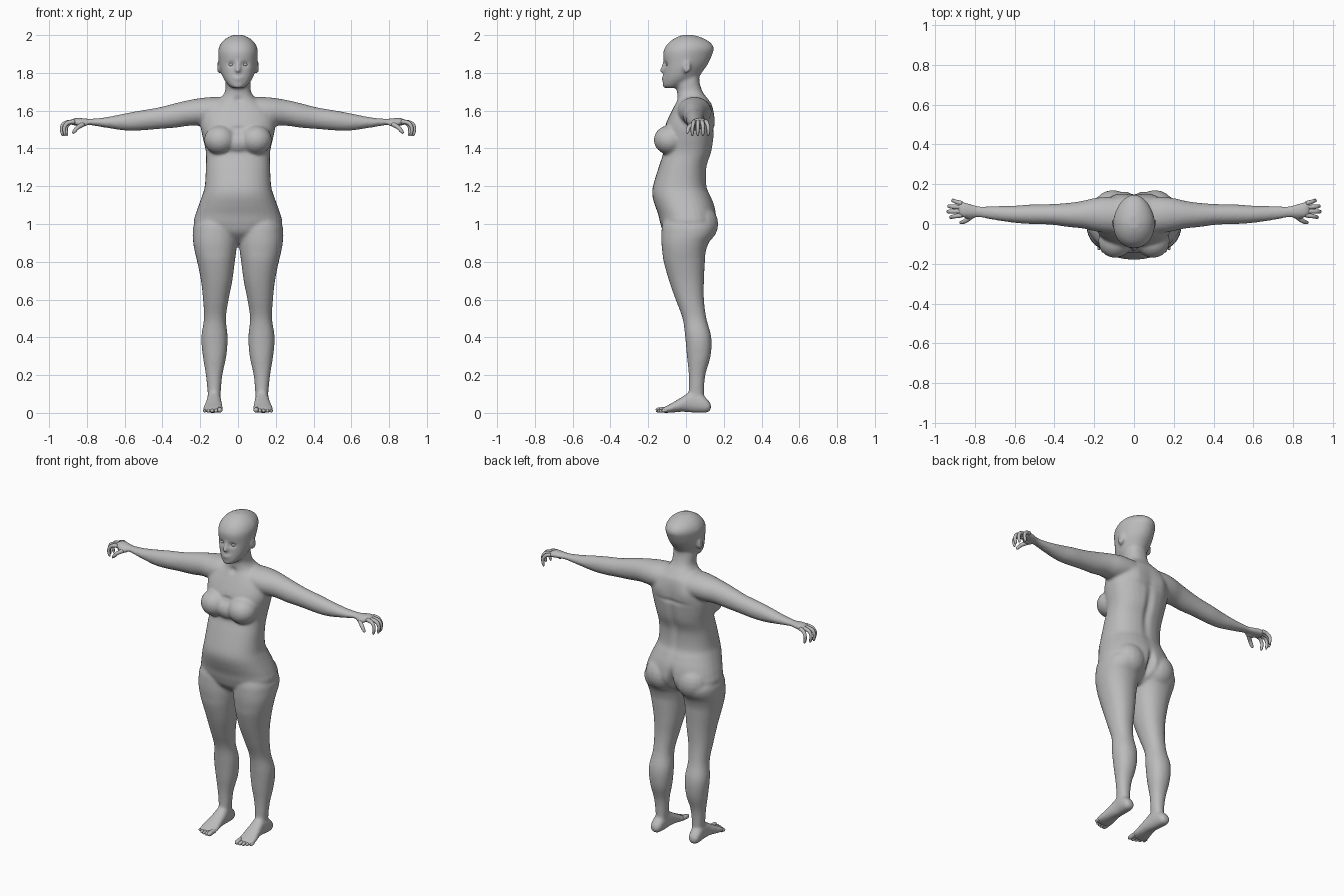
import bpy
import bmesh
import math
from mathutils import Matrix, Vector

default_cube = bpy.data.objects.get("Cube")
if default_cube:
    bpy.data.objects.remove(default_cube, do_unlink=True)

skin = bpy.data.materials.new("neutral_grey")
skin.use_nodes = True
grey = (0.5, 0.5, 0.5, 1)
skin.diffuse_color = grey
skin.node_tree.nodes["Principled BSDF"].inputs["Base Color"].default_value = grey

SIDES = {"left": 1, "right": -1}


def spline(stations, steps=4):
    """Catmull-Rom interpolation through rows of numbers."""
    rows = [Vector(s) for s in stations]
    rows = [rows[0]] + rows + [rows[-1]]
    result = []
    for a, b, c, d in zip(rows, rows[1:], rows[2:], rows[3:]):
        for i in range(steps):
            t = i / steps
            result.append(b + (c - a) * (t / 2)
                          + (a * 2 - b * 5 + c * 4 - d) * (t * t / 2)
                          + (b * 3 - a - c * 3 + d) * (t ** 3 / 2))
    return result + [rows[-2]]


def skin_rings(bm, rings, side):
    """Join rings of points into a closed form."""
    rings = [[bm.verts.new((p.x * side, p.y, p.z)) for p in r] for r in rings]
    faces = [bm.faces.new(rings[0]), bm.faces.new(rings[-1])]
    count = len(rings[0])
    for low, high in zip(rings, rings[1:]):
        for k in range(count):
            n = (k + 1) % count
            faces.append(bm.faces.new((low[k], low[n], high[n], high[k])))
    bmesh.ops.recalc_face_normals(bm, faces=faces)


def loft(bm, axis, stations, side=1, power=2.2, taper=0, count=32):
    """Skin rounded rings; each row is position, a low, a high, b low, b high."""
    order = {"x": (1, 2, 0), "y": (0, 2, 1), "z": (0, 1, 2)}[axis]
    rings = []
    for pos, a_low, a_high, b_low, b_high in spline(stations):
        ring = []
        for k in range(count):
            angle = math.tau * k / count
            c, s = math.cos(angle), math.sin(angle)
            u = math.copysign(abs(c) ** (2 / power), c) * (1 - taper * max(0, s))
            v = math.copysign(abs(s) ** (2 / power), s)
            point = Vector((0, 0, 0))
            point[order[0]] = (a_low + a_high) / 2 + u * (a_high - a_low) / 2
            point[order[1]] = (b_low + b_high) / 2 + v * (b_high - b_low) / 2
            point[order[2]] = pos
            ring.append(point)
        rings.append(ring)
    skin_rings(bm, rings, side)


def digit(bm, points, start, end, side=1, count=12):
    """Tapered tube with a rounded tip along a smooth path."""
    path = spline(points)
    last = len(path) - 1
    rings = []
    for i, point in enumerate(path):
        tangent = path[min(i + 1, last)] - path[max(i - 1, 0)]
        turn = Vector((1, 0, 0)).rotation_difference(tangent)
        radius = start + (end - start) * i / last
        radius *= {last: .45, last - 1: .85}.get(i, 1)
        rings.append([point + turn @ Vector((0, math.cos(math.tau * k / count),
                                             math.sin(math.tau * k / count))) * radius
                      for k in range(count)])
    skin_rings(bm, rings, side)


def ball(bm, center, radii, side=1):
    x, y, z = center
    matrix = Matrix.Translation((x * side, y, z)) @ Matrix.Diagonal((*radii, 1))
    bmesh.ops.create_uvsphere(bm, u_segments=20, v_segments=12,
                              radius=1, matrix=matrix)


def finish(name, bm):
    """Turn a bmesh into a named, smooth grey object."""
    mesh = bpy.data.meshes.new(name)
    bm.to_mesh(mesh)
    bm.free()
    mesh.materials.append(skin)
    mesh.shade_smooth()
    part = bpy.data.objects.new(name, mesh)
    bpy.context.collection.objects.link(part)
    return part


# Torso and neck: height, half width, front, back
form = bmesh.new()
torso = [
    (.9, .04, -.06, .06), (.95, .17, -.115, .13), (1, .232, -.135, .16),
    (1.05, .225, -.147, .16), (1.1, .208, -.165, .15), (1.15, .19, -.178, .13),
    (1.2, .176, -.175, .11), (1.3, .17, -.145, .11), (1.38, .17, -.12, .135),
    (1.45, .185, -.12, .146), (1.52, .198, -.11, .15), (1.58, .19, -.085, .148),
    (1.63, .15, -.06, .138), (1.66, .1, -.048, .118), (1.7, .069, -.047, .088),
    (1.75, .066, -.055, .072), (1.8, .06, -.05, .07)]
loft(form, "z", [(z, -w, w, f, b) for z, w, f, b in torso], power=2.35)

# Head, narrowing toward the back
head = [
    (1.72, .03, -.112, -.05), (1.735, .05, -.121, 0), (1.77, .077, -.12, .06),
    (1.81, .092, -.117, .09), (1.85, .1, -.117, .118), (1.9, .105, -.121, .14),
    (1.93, .103, -.113, .147), (1.96, .088, -.092, .13),
    (1.985, .06, -.057, .088), (2, .026, -.02, .04)]
loft(form, "z", [(z, -w, w, f, b) for z, w, f, b in head], taper=.22)

# Nose, lips, chin and the fill between the breasts
digit(form, [(0, -.112, 1.86), (0, -.121, 1.83), (0, -.131, 1.802)], .009, .014)
ball(form, (0, -.117, 1.775), (.027, .012, .007))
ball(form, (0, -.116, 1.761), (.023, .012, .008))
ball(form, (0, -.108, 1.733), (.025, .016, .015))
ball(form, (0, -.09, 1.43), (.09, .055, .06))

leg = [
    (1.08, .03, .18, -.1, .1), (1, .002, .232, -.125, .15),
    (.95, 0, .24, -.13, .15), (.9, .004, .237, -.13, .12),
    (.85, .01, .228, -.125, .104), (.8, .017, .216, -.118, .1),
    (.7, .03, .196, -.09, .095), (.6, .05, .185, -.055, .095),
    (.5, .064, .18, -.018, .108), (.4, .055, .194, -.004, .134),
    (.3, .062, .186, .005, .13), (.2, .083, .17, .015, .102),
    (.1, .092, .16, .015, .095), (.04, .095, .16, .01, .1)]

foot = [
    (.132, .115, .15, .018, .045), (.115, .1, .163, .003, .07),
    (.08, .093, .167, 0, .1), (.03, .09, .165, .002, .115),
    (-.02, .085, .172, .006, .085), (-.07, .08, .182, .002, .055),
    (-.11, .08, .187, 0, .033), (-.13, .087, .178, .002, .022)]

arm = [
    (.05, -.05, .13, 1.53, 1.672), (.14, -.045, .135, 1.52, 1.672),
    (.2, -.035, .13, 1.52, 1.666), (.26, -.022, .116, 1.52, 1.656),
    (.33, -.015, .106, 1.51, 1.64), (.42, -.003, .1, 1.503, 1.617),
    (.52, 0, .098, 1.495, 1.6), (.6, .006, .092, 1.495, 1.585),
    (.7, .02, .09, 1.51, 1.565), (.78, .034, .09, 1.523, 1.557),
    (.82, .034, .1, 1.523, 1.56), (.86, .034, .11, 1.522, 1.562),
    (.885, .04, .107, 1.522, 1.55)]

for label, side in SIDES.items():
    # Limbs, breast, buttock, ear and heel of the thumb
    loft(form, "z", leg, side)
    loft(form, "y", foot, side)
    loft(form, "x", arm, side, power=2)
    ball(form, (.095, -.085, 1.445), (.085, .086, .078), side)
    ball(form, (.105, .066, 1), (.105, .105, .108), side)
    ball(form, (.102, .005, 1.83), (.012, .02, .034), side)
    ball(form, (.825, .04, 1.53), (.032, .018, .016), side)

    # Thumb and four curled fingers
    fingers = bmesh.new()
    digit(fingers, [(.82, .036, 1.528), (.85, .014, 1.51), (.875, .006, 1.48)],
          .013, .009, side)
    for i, reach in enumerate((.92, .934, .93, .91)):
        base, tip = .044 + .02 * i, .034 + .028 * i
        digit(fingers, [(.865, base, 1.542), (reach - .018, (base + tip) / 2, 1.535),
                        (reach, tip, 1.508), (reach - .006, tip, 1.467)],
              .012, .008, side)
    finish(label + "_fingers", fingers)

    # Toes, the innermost largest
    toes = bmesh.new()
    for i in range(5):
        r = .014 if i == 0 else .011 - .0006 * i
        x, front = .096 + .02 * i, -.16 + .002 * i * i
        digit(toes, [(x, -.1, r + .004), (x, -.12, r + .003), (x, front, r)],
              r, r, side)
    finish(label + "_toes", toes)

    # Eye
    eye = bmesh.new()
    ball(eye, (.036, -.092, 1.844), (.015, .0145, .011), side)
    finish(label + "_eye", eye)

# Fuse the main forms into one continuous surface
body = finish("body", form)
remesh = body.modifiers.new("fuse", "REMESH")
remesh.mode = "VOXEL"
remesh.voxel_size = .009
soften = body.modifiers.new("soften", "SMOOTH")
soften.iterations = 4
graph = bpy.context.evaluated_depsgraph_get()
fused = bpy.data.meshes.new_from_object(body.evaluated_get(graph))
body.modifiers.clear()
body.data = fused

# Soft brushes: center, radii, push
brushes = [
    # Buttock cleft, spine groove and upper back crease
    ((0, .16, .98), (.018, .08, .07), (0, -.04, 0)),
    ((0, .13, 1.36), (.022, .06, .16), (0, -.014, 0)),
    ((0, .15, 1.5), (.09, .04, .012), (0, -.006, 0)),
    # Cleavage notch and collar hollow
    ((0, -.13, 1.505), (.03, .04, .012), (0, .008, 0)),
    ((0, -.055, 1.655), (.02, .03, .018), (0, .01, 0))]
for side in SIDES.values():
    # Eye socket, ear hollow and shoulder blade
    brushes += [
        ((.036 * side, -.112, 1.845), (.02, .03, .013), (0, .011, 0)),
        ((.113 * side, .003, 1.835), (.012, .01, .018), (-.006 * side, 0, 0)),
        ((.09 * side, .14, 1.55), (.045, .04, .06), (0, .008, 0))]

for center, radii, push in brushes:
    center, push, reach = Vector(center), Vector(push), radii[2] * 2.5
    for vert in fused.vertices:
        d = vert.co - center
        if abs(d.z) < reach:
            amount = sum((a / r) ** 2 for a, r in zip(d, radii))
            vert.co += push * math.exp(-amount)
fused.shade_smooth()
